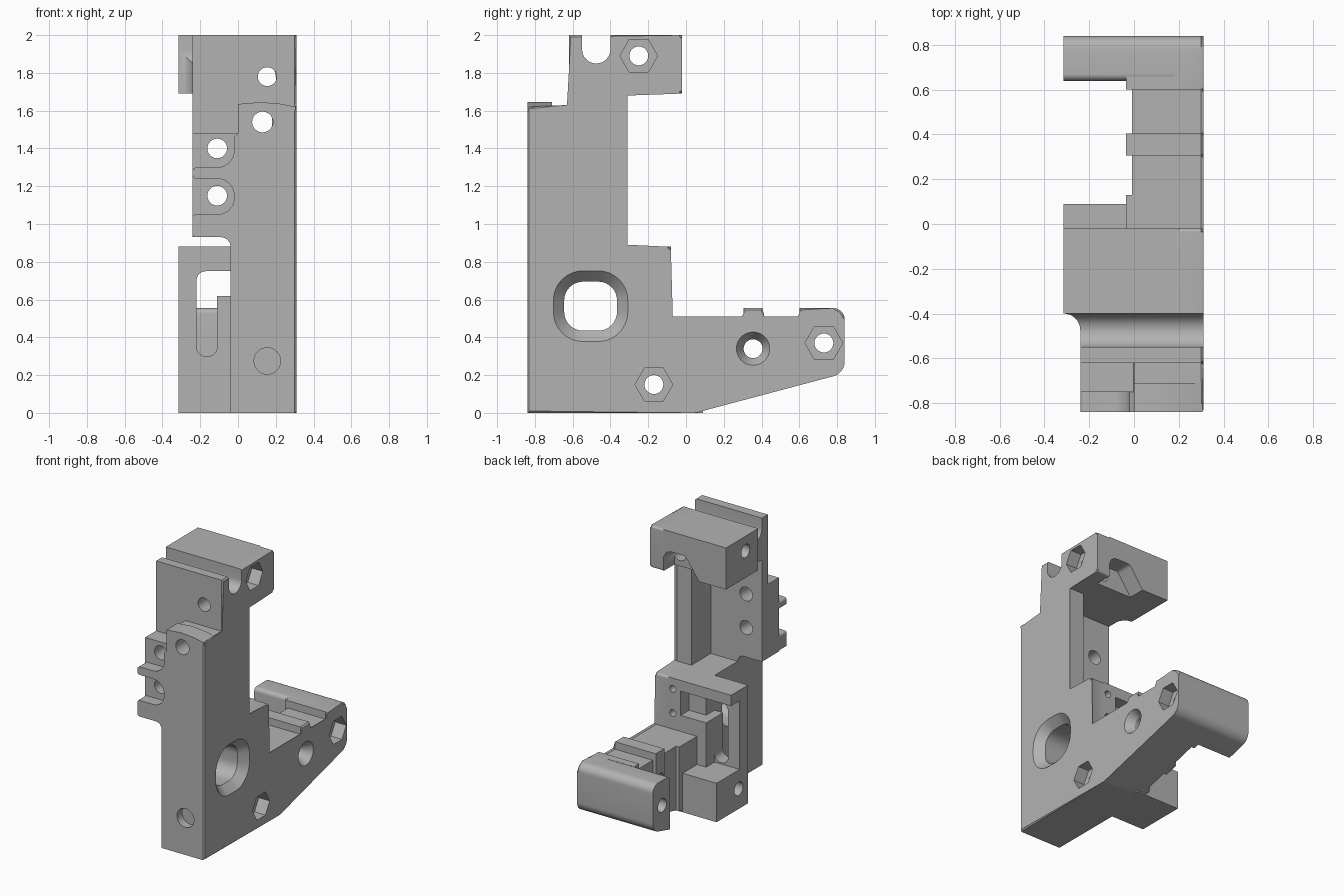
import bpy, bmesh, math
from mathutils import Vector

cube = bpy.data.objects.get("Cube")
if cube:
    bpy.data.objects.remove(cube, do_unlink=True)

grey = bpy.data.materials.new("plain grey")
grey.use_nodes = True
grey.diffuse_color = (0.45, 0.45, 0.45, 1)
grey.node_tree.nodes["Principled BSDF"].inputs["Base Color"].default_value = grey.diffuse_color

OUT = 0.31    # outer flat face
IN = 0.2      # inner parts overlap the side plate up to here
LEFT = -0.315


def rounded(pts):
    """Replace points given as (u, v, radius) by an arc."""
    out = []
    for i, p in enumerate(pts):
        c = Vector(p[:2])
        if len(p) == 2:
            out.append(c)
            continue
        a = (Vector(pts[i - 1][:2]) - c).normalized()
        b = (Vector(pts[(i + 1) % len(pts)][:2]) - c).normalized()
        half = a.angle(b) / 2
        mid = c + (a + b).normalized() * p[2] / math.sin(half)
        t = p[2] / math.tan(half)
        s, e = c + a * t - mid, c + b * t - mid
        turn = math.atan2(s.x * e.y - s.y * e.x, s.dot(e))
        for k in range(9):
            w = turn * k / 8
            out.append(mid + Vector((s.x * math.cos(w) - s.y * math.sin(w),
                                     s.x * math.sin(w) + s.y * math.cos(w))))
    return out


def to3d(axis, u, v, w):
    return {"x": (w, u, v), "y": (u, w, v), "z": (u, v, w)}[axis]


def loft(name, axis, sections, chamfer=0):
    """Solid through (outline, position) sections along an axis."""
    bm = bmesh.new()
    rings = [[bm.verts.new(to3d(axis, p[0], p[1], w)) for p in pts] for pts, w in sections]
    n = len(rings[0])
    for r, s in zip(rings, rings[1:]):
        for i in range(n):
            bm.faces.new((r[i], r[(i + 1) % n], s[(i + 1) % n], s[i]))
    bm.faces.new(rings[0])
    cap = bm.faces.new(rings[-1])
    if chamfer:
        bmesh.ops.bevel(bm, geom=list(cap.edges), offset=chamfer, segments=1, affect="EDGES")
    bmesh.ops.recalc_face_normals(bm, faces=bm.faces)
    me = bpy.data.meshes.new(name)
    bm.to_mesh(me)
    bm.free()
    me.materials.append(grey)
    ob = bpy.data.objects.new(name, me)
    bpy.context.scene.collection.objects.link(ob)
    return ob


def prism(name, axis, pts, lo, hi, chamfer=0):
    pts = rounded(pts)
    return loft(name, axis, [(pts, lo), (pts, hi)], chamfer)


def box(name, x0, x1, y0, y1, z0, z1):
    return prism(name, "z", [(x0, y0), (x1, y0), (x1, y1), (x0, y1)], z0, z1)


def rod(axis, u, v, r, lo, hi, sides=32, r2=None):
    ring = lambda q: [(u + q * math.cos(math.tau * k / sides),
                       v + q * math.sin(math.tau * k / sides)) for k in range(sides)]
    return loft("hole", axis, [(ring(r), lo), (ring(r2 or r), hi)])


def slope(y):
    """Height of the slanted underside."""
    return max(0, (y - 0.05) * 0.266)


def slab(name, x0, y0, y1, top):
    """Beam piece that follows the slanted underside."""
    bottom = [(y, slope(y)) for y in sorted({y0, min(max(0.05, y0), y1), y1})]
    return prism(name, "x", bottom + [(y1, top), (y0, top)], x0, IN)


# Flat side plate
bracket = prism("bracket", "x", [
    (-.84, 0), (.05, 0, .1), (.84, .21, .08), (.84, .555, .06), (.6, .555), (.6, .5),
    (.405, .5), (.405, .555), (.305, .555), (.305, .5), (-.08, .5), (-.08, .88, .015),
    (-.32, .88), (-.32, 1.69), (-.02, 1.69, .015), (-.02, 2, .015), (-.62, 2),
    (-.62, 1.62), (-.84, 1.62)], 0.18, OUT, chamfer=0.01)

parts = [
    # Front column with its two fingers
    prism("front_column", "y", [
        (-.04, 0), (IN, 0), (IN, 1.62), (0, 1.62), (0, 1.48, .02), (-.02, 1.46),
        (-.02, 1.3, .09), (-.24, 1.3, .02), (-.24, 1.24, .02), (-.02, 1.24, .09),
        (-.02, 1.05, .09), (-.24, 1.05, .015), (-.24, .93, .015), (-.04, .93, .05)], -.84, -.55),
    box("column_rear", -.04, IN, -.56, -.27, 0, .88),
    box("finger_backing", -.24, IN, -.75, -.55, .93, 1.48),
    box("tall_plate", -.24, IN, -.62, -.55, .93, 2),
    prism("column_cap", "y", [(0, 1.6), (OUT - .005, 1.6), (OUT - .005, 1.62), (.23, 1.636),
                              (.12, 1.645), (0, 1.635)], -.84, -.71),
    # Upper clamp
    box("upper_clamp", -.24, IN, -.56, -.02, 1.69, 2),
    prism("clamp_end", "z", [(-.2, -.02), (-.2, -.475), (-.24, -.475), (-.24, -.4, .0745),
                             (LEFT, -.4), (LEFT, -.02)], 1.69, 2),
    # Middle mount
    box("mount_wall", LEFT, IN, -.28, -.18, 0, .88),
    box("mount_lip", LEFT, IN, -.28, -.08, .8, .88),
    box("mount_side", .1, IN, -.28, -.08, 0, .88),
    box("mount_step", -.11, IN, -.28, -.08, 0, .62),
    box("mount_foot", LEFT, .05, -.28, .09, 0, .29),
    # Lower beam, rib and end clamp
    slab("beam", -.01, -.25, .66, .5),
    slab("beam_root", -.035, -.25, .13, .5),
    slab("beam_rib", -.035, .305, .405, .555),
    slab("clamp_step", -.035, .6, .66, .555),
    prism("end_clamp", "x", [(.64, slope(.64)), (.84, .21, .08), (.84, .555, .06),
                             (.64, .555, .03)], LEFT, IN),
]

# Cable opening with a flared mouth
def opening(m):
    return rounded([(-.645 - m, .435 - m, .1 + m), (-.365 + m, .435 - m, .1 + m),
                    (-.365 + m, .695 + m, .1 + m), (-.645 - m, .695 + m, .1 + m)])

cuts = [
    loft("opening", "x", [(opening(0), -.4), (opening(0), .25), (opening(.06), OUT + .003)]),
    # Rod groove across the top
    prism("groove", "x", [(-.4, 2.1), (-.4, 1.85, .0745), (-.55, 1.85, .0745), (-.55, 2.1)], -.5, .5),
    # Notch under the upper clamp
    prism("notch", "y", [(.2, 1.6), (.2, 1.85, .07), (.02, 1.85, .04), (-.1, 1.68), (-.1, 1.6)],
          -.15, .1),
    # Window in the mount wall
    prism("slot", "y", [(-.22, .3, .05), (-.11, .3, .05), (-.11, .75), (-.22, .75, .05)], -.35, -.1),
    box("slot_top", -.17, -.04, -.35, -.1, .62, .75),
    # Front holes
    rod("y", .155, .275, .07, -.9, -.78),
    rod("y", .13, 1.54, .055, -.9, -.5),
    rod("y", .155, 1.78, .05, -.7, -.1),
    # Flared round hole in the beam
    rod("x", .355, .34, .05, -.5, .5),
    rod("x", .355, .34, .05, .25, OUT + .003, r2=.09),
]
cuts += [rod("y", -.11, z, .052, -.9, -.5) for z in (1.15, 1.4)]
cuts += [rod("y", .165, z, .025, -.2, 0) for z in (.62, .8)]
# Bolt holes with hexagonal nut pockets
for y, z in ((-.17, .15), (.73, .37), (-.25, 1.89)):
    cuts += [rod("x", y, z, .05, -.5, .5), rod("x", y, z, .1, .22, .5, sides=6)]

bpy.context.view_layer.objects.active = bracket
for op, group in (("UNION", parts), ("DIFFERENCE", cuts)):
    for ob in group:
        mod = bracket.modifiers.new("join", "BOOLEAN")
        mod.operation, mod.solver, mod.object = op, "EXACT", ob
        bpy.ops.object.modifier_apply(modifier=mod.name)
        bpy.data.objects.remove(ob, do_unlink=True)

bpy.ops.object.select_all(action="DESELECT")
bracket.select_set(True)
bpy.ops.object.shade_smooth_by_angle(angle=math.radians(30))
